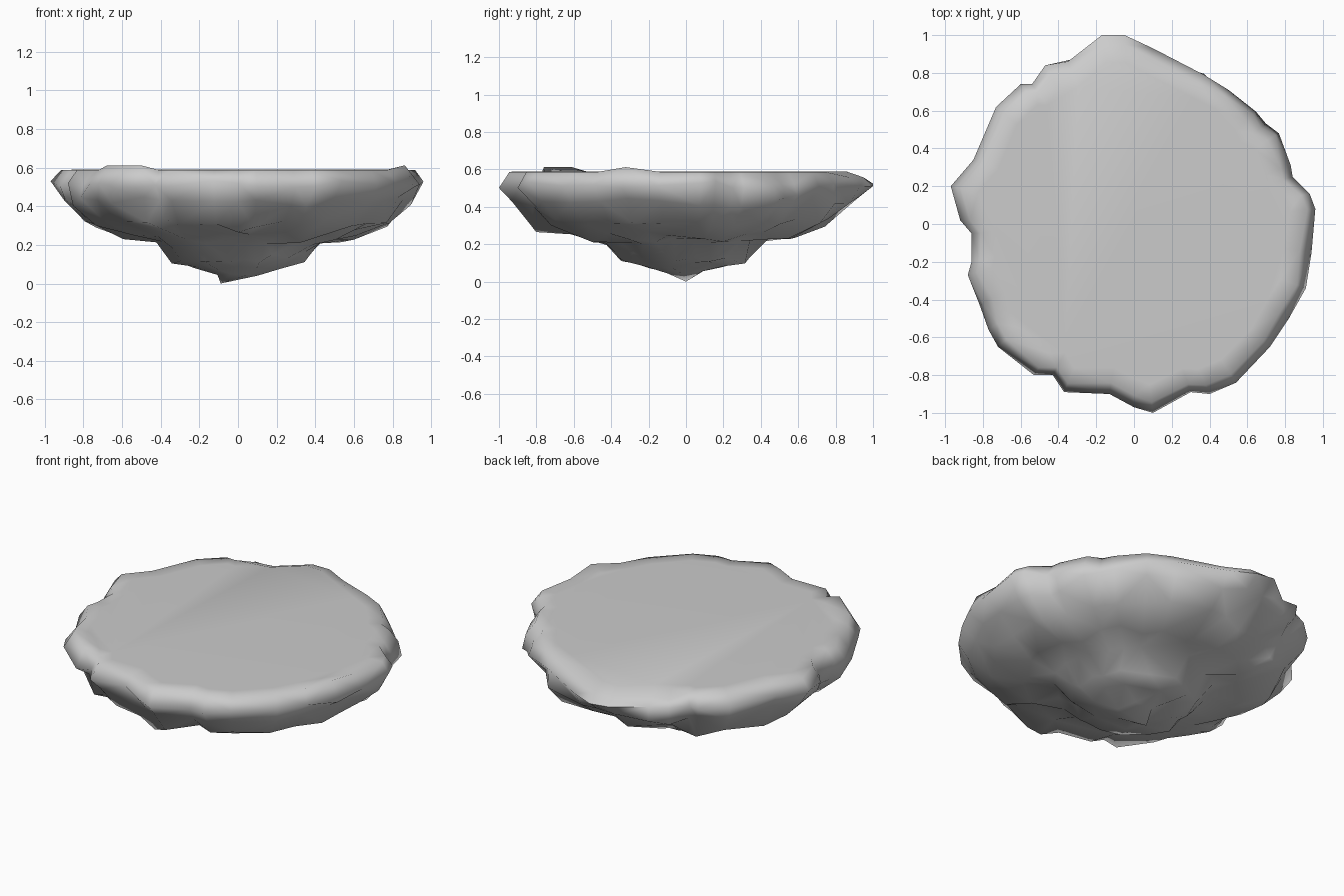
import bpy, bmesh, math
from mathutils import Vector, noise

if "Cube" in bpy.data.objects:
    bpy.data.objects.remove(bpy.data.objects["Cube"])

# Ragged outline seen from above, counter-clockwise
OUTLINE = [(.96,.08), (.93,.16), (.84,.25), (.83,.31), (.75,.47), (.67,.51), (.63,.58),
           (.5,.71), (.37,.79), (.1,.93), (-.05,1), (-.17,1), (-.35,.86), (-.47,.84),
           (-.54,.74), (-.6,.74), (-.73,.62), (-.85,.34), (-.97,.2), (-.92,.02),
           (-.86,-.05), (-.86,-.2), (-.88,-.27), (-.8,-.42), (-.77,-.56), (-.72,-.65),
           (-.53,-.8), (-.43,-.8), (-.37,-.89), (-.13,-.9), (0,-.97), (.1,-1),
           (.3,-.89), (.4,-.9), (.54,-.84), (.72,-.65), (.82,-.5), (.91,-.34), (.94,-.15)]
# Height and outline scale of each ring, rim to keel
RINGS = [(.587,.945), (.515,1), (.425,.945), (.31,.83), (.24,.64), (.215,.46),
         (.12,.37), (.085,.24), (.05,.11)]


def ring_points(level, z, scale):
    pts = []
    for x, y in OUTLINE:
        r, a = math.hypot(x, y), math.atan2(y, x)
        # lower rings lose the outline detail and gain their own lumps
        blend = min(1, max(0, level - 1) / 3)
        r = (r * (1 - blend) + .94 * blend) * scale
        p = Vector((math.cos(a), math.sin(a), 0))
        n = noise.noise(p * 3.5 + Vector((7.3, 2.1, level * .8)))
        m = noise.noise(p * 5 + Vector((1.7, 9.4, level * 1.7)))
        if level > 1:
            r *= 1 + .12 * n
            z += 0
            z_now = z + (.03 if level > 6 else .06) * m
        elif level == 1:
            z_now = z + .04 * m
        else:
            r *= 1 + .02 * n
            z_now = z
            if y > .8:                       # rim sags at the back
                z_now -= .03
            if math.hypot(x + .62, y + .72) < .15 or math.hypot(x - .9, y + .35) < .1:
                z_now += .025                # raised rim stones
        pts.append((r * math.cos(a), r * math.sin(a), z_now))
    return pts


bm = bmesh.new()
# Rocky underside
loops = [[bm.verts.new(p) for p in ring_points(i, z, s)] for i, (z, s) in enumerate(RINGS)]
count = len(OUTLINE)
for upper, lower in zip(loops, loops[1:]):
    for i in range(count):
        j = (i + 1) % count
        bm.faces.new((upper[i], lower[i], lower[j], upper[j]))
tip = bm.verts.new((-.09, 0, 0))
for i in range(count):
    bm.faces.new((loops[-1][i], tip, loops[-1][(i + 1) % count]))

# Flat top with an inner loop that keeps the plateau level
inner = [bm.verts.new((v.co.x * .9, v.co.y * .9, .59)) for v in loops[0]]
for i in range(count):
    j = (i + 1) % count
    bm.faces.new((inner[i], loops[0][i], loops[0][j], inner[j]))
bm.faces.new(inner)

bmesh.ops.triangulate(bm, faces=[f for f in bm.faces if len(f.verts) == 4])
# Coarser, chunkier facets towards the keel
bmesh.ops.remove_doubles(bm, verts=[v for ring in loops[4:] for v in ring], dist=.075)
bmesh.ops.recalc_face_normals(bm, faces=bm.faces)
mesh = bpy.data.meshes.new("floating_rock")
bm.to_mesh(mesh)
bm.free()
rock = bpy.data.objects.new("floating_rock", mesh)
bpy.context.collection.objects.link(rock)
bpy.context.view_layer.objects.active = rock
rock.select_set(True)
bpy.ops.object.shade_smooth_by_angle(angle=math.radians(85))
